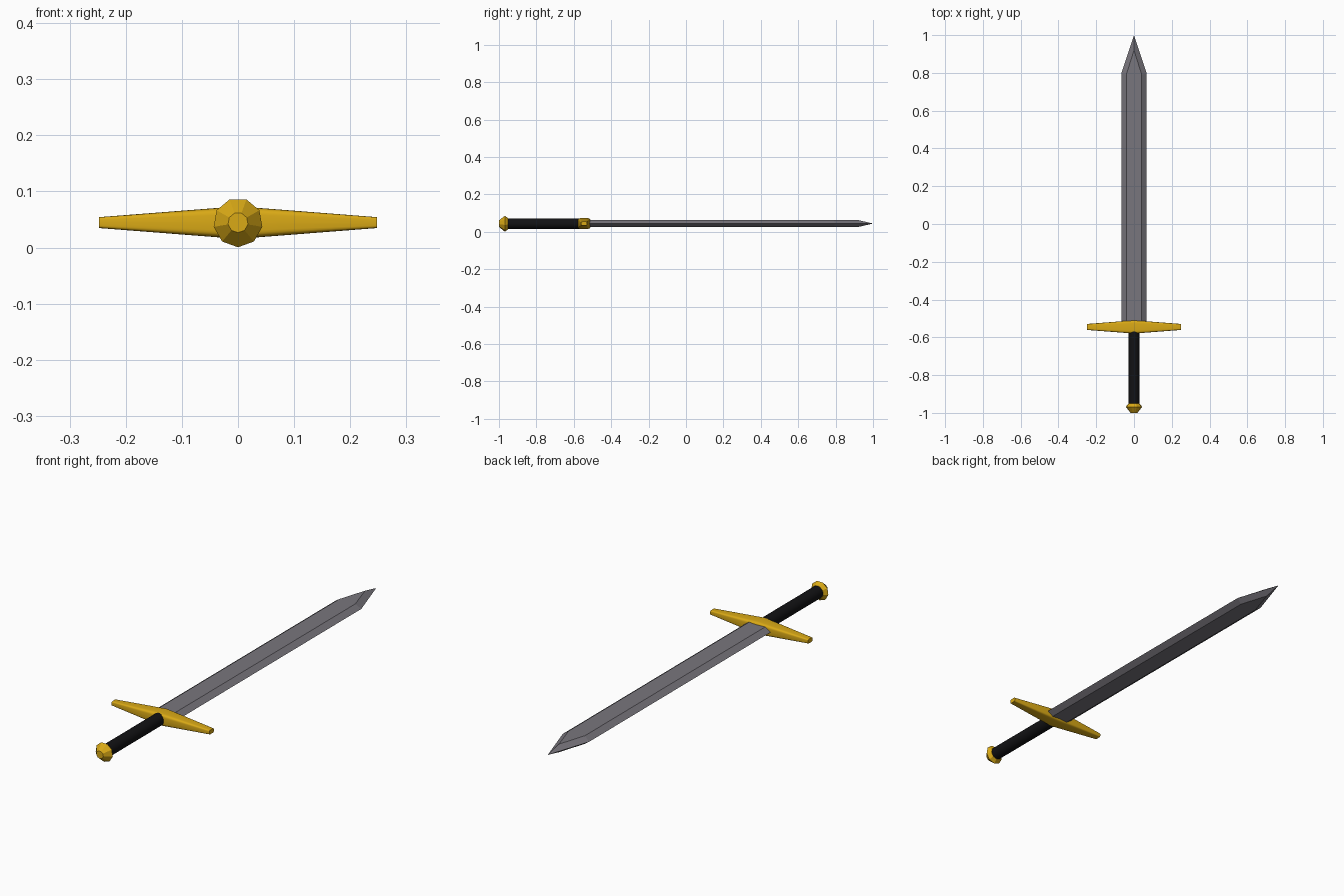
import bpy, bmesh, math

if "Cube" in bpy.data.objects:
    bpy.data.objects.remove(bpy.data.objects["Cube"])

CZ = 0.0445  # height of the sword axis


def material(name, rgb):
    m = bpy.data.materials.new(name)
    m.diffuse_color = (*rgb, 1)
    m.use_nodes = True
    m.node_tree.nodes["Principled BSDF"].inputs["Base Color"].default_value = m.diffuse_color
    return m


gold = material("gold", (0.70, 0.40, 0.008))
steel = material("steel", (0.19, 0.18, 0.205))
black = material("black", (0.006, 0.006, 0.007))


def loft(name, rings, mat, smooth=None):
    """Skin equal-length rings of points, cap both ends."""
    bm = bmesh.new()
    loops = [[bm.verts.new(p) for p in ring] for ring in rings]
    n = len(rings[0])
    for a, b in zip(loops, loops[1:]):
        for i in range(n):
            j = (i + 1) % n
            bm.faces.new((a[i], a[j], b[j], b[i]))
    bm.faces.new(loops[0])
    bm.faces.new(loops[-1])
    bmesh.ops.remove_doubles(bm, verts=bm.verts, dist=1e-5)
    bmesh.ops.recalc_face_normals(bm, faces=bm.faces)
    me = bpy.data.meshes.new(name)
    bm.to_mesh(me)
    bm.free()
    me.materials.append(mat)
    ob = bpy.data.objects.new(name, me)
    bpy.context.collection.objects.link(ob)
    if smooth:
        bpy.ops.object.select_all(action='DESELECT')
        ob.select_set(True)
        bpy.context.view_layer.objects.active = ob
        bpy.ops.object.shade_smooth_by_angle(angle=math.radians(smooth))
    return ob


def circle(y, r, n):
    # first vertex points straight down
    return [(r * math.sin(2 * math.pi * i / n), y,
             CZ - r * math.cos(2 * math.pi * i / n)) for i in range(n)]


def rounded_box(x, ry, rz, n=32, power=5):
    def s(v):
        return math.copysign(abs(v) ** (2 / power), v)
    return [(x, -0.545 + ry * s(math.cos(2 * math.pi * i / n)),
             CZ + rz * s(math.sin(2 * math.pi * i / n))) for i in range(n)]


# Faceted nine-sided pommel
loft("pommel", [circle(y, r, 9) for y, r in
                ((-1.0, 0.018), (-0.968, 0.044), (-0.951, 0.03))], gold)

# Round grip
loft("grip", [circle(-0.96, 0.028, 24), circle(-0.55, 0.028, 24)], black, 40)

# Crossguard tapering to both ends
loft("crossguard", [rounded_box(x, ry, rz) for x, ry, rz in
                    ((-0.248, 0.016, 0.0097), (0, 0.035, 0.029),
                     (0.248, 0.016, 0.0097))], gold, 50)


# Blade: hexagonal section, flats run to an inner point, edges to the tip
def blade_ring(y_edge, y_flat, edge, flat, t):
    return [(-edge, y_edge, CZ), (-flat, y_flat, CZ + t), (flat, y_flat, CZ + t),
            (edge, y_edge, CZ), (flat, y_flat, CZ - t), (-flat, y_flat, CZ - t)]


bm_rings = [blade_ring(-0.53, -0.53, 0.067, 0.041, 0.0185),
            blade_ring(0.797, 0.79, 0.067, 0.041, 0.0185)]

bm = bmesh.new()
base, top = [[bm.verts.new(p) for p in r] for r in bm_rings]
tip = bm.verts.new((0, 1.0, CZ))
for i in range(6):
    j = (i + 1) % 6
    bm.faces.new((base[i], base[j], top[j], top[i]))
bm.faces.new(base)
for left, a, b, right, z in ((top[0], top[1], top[2], top[3], 0.0185),
                             (top[0], top[5], top[4], top[3], -0.0185)):
    peak = bm.verts.new((0, 0.92, CZ + z))
    bm.faces.new((a, b, peak))
    bm.faces.new((left, a, peak, tip))
    bm.faces.new((b, right, tip, peak))
bmesh.ops.recalc_face_normals(bm, faces=bm.faces)
mesh = bpy.data.meshes.new("blade")
bm.to_mesh(mesh)
bm.free()
mesh.materials.append(steel)
bpy.context.collection.objects.link(bpy.data.objects.new("blade", mesh))
